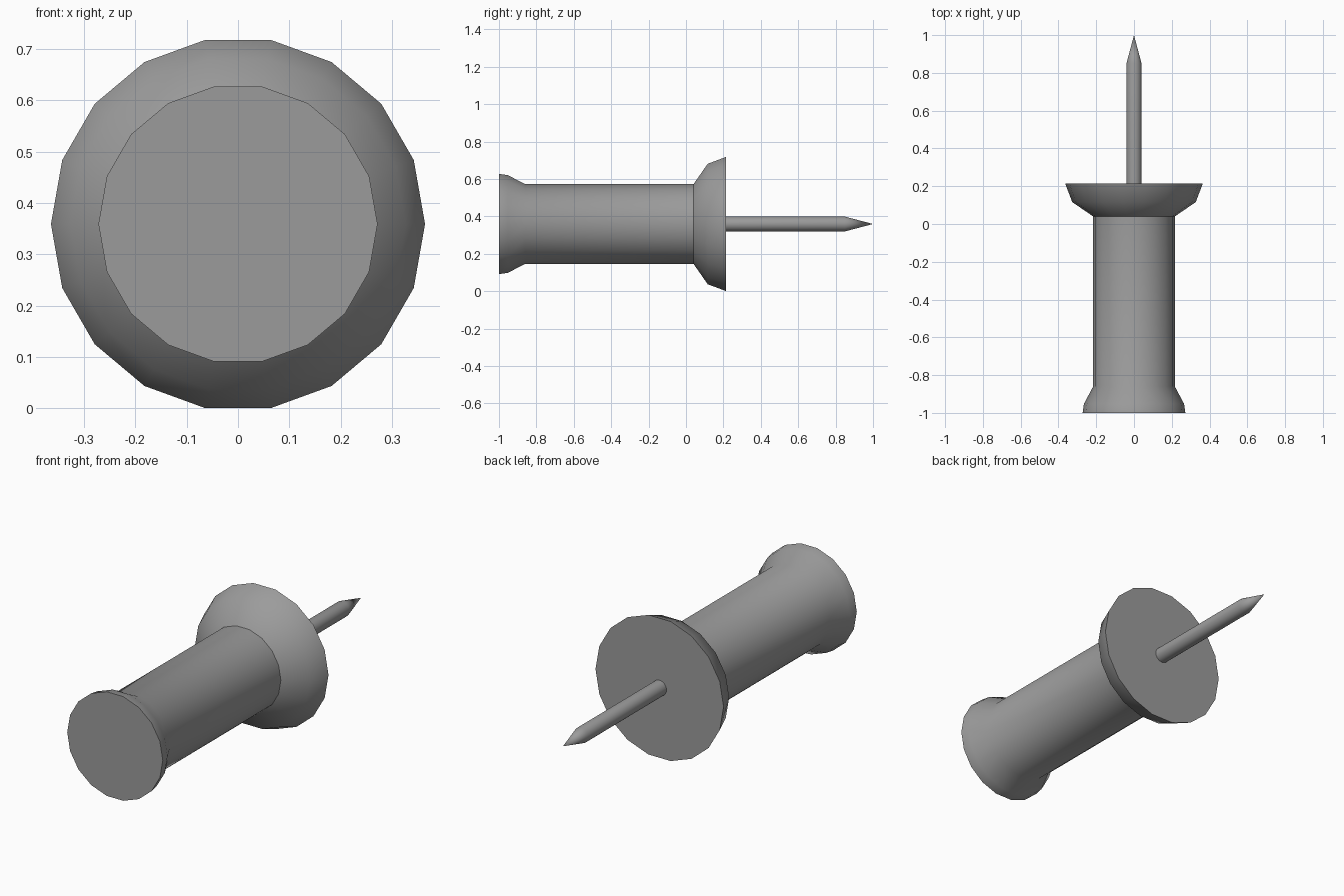
import bpy, bmesh, math

if "Cube" in bpy.data.objects:
    bpy.data.objects.remove(bpy.data.objects["Cube"])

SIDES = 18
R_MAX = 0.3645
# rim rests on a flat edge of its 18-sided outline
AXIS_Z = R_MAX * math.sin(math.radians(80))

# Dark grey for the whole model
grey = bpy.data.materials.new("dark_grey")
grey.diffuse_color = (0.33, 0.33, 0.33, 1)
grey.use_nodes = True
grey.node_tree.nodes["Principled BSDF"].inputs["Base Color"].default_value = grey.diffuse_color


def lathe(name, profile):
    """Turn (y, radius) points around the y axis; radius 0 makes a point."""
    bm = bmesh.new()
    rings = []
    for y, r in profile:
        if r == 0:
            rings.append([bm.verts.new((0, y, AXIS_Z))] * SIDES)
            continue
        ring = []
        for i in range(SIDES):
            a = 2 * math.pi * i / SIDES
            ring.append(bm.verts.new((r * math.cos(a), y, AXIS_Z + r * math.sin(a))))
        rings.append(ring)
    for lo, hi in zip(rings, rings[1:]):
        for i in range(SIDES):
            j = (i + 1) % SIDES
            quad = [lo[i], lo[j], hi[j], hi[i]]
            bm.faces.new(list(dict.fromkeys(quad)))
    # flat end caps
    for (y, r), ring in ((profile[0], rings[0]), (profile[-1], rings[-1])):
        if r > 0:
            bm.faces.new(ring)
    bmesh.ops.recalc_face_normals(bm, faces=bm.faces)
    mesh = bpy.data.meshes.new(name)
    bm.to_mesh(mesh)
    bm.free()
    mesh.materials.append(grey)
    obj = bpy.data.objects.new(name, mesh)
    bpy.context.collection.objects.link(obj)
    bpy.ops.object.select_all(action='DESELECT')
    obj.select_set(True)
    bpy.context.view_layer.objects.active = obj
    bpy.ops.object.shade_smooth_by_angle(angle=math.radians(42))
    return obj


# Handle: flared grip end, straight shaft, wide collar
lathe("handle", [(-1.0, 0.272), (-0.952, 0.265), (-0.86, 0.216),
                 (0.04, 0.216), (0.116, 0.327), (0.215, R_MAX)])

# Metal pin with sharpened tip, set slightly into the collar
lathe("pin", [(0.20, 0.04), (0.85, 0.04), (1.0, 0)])
